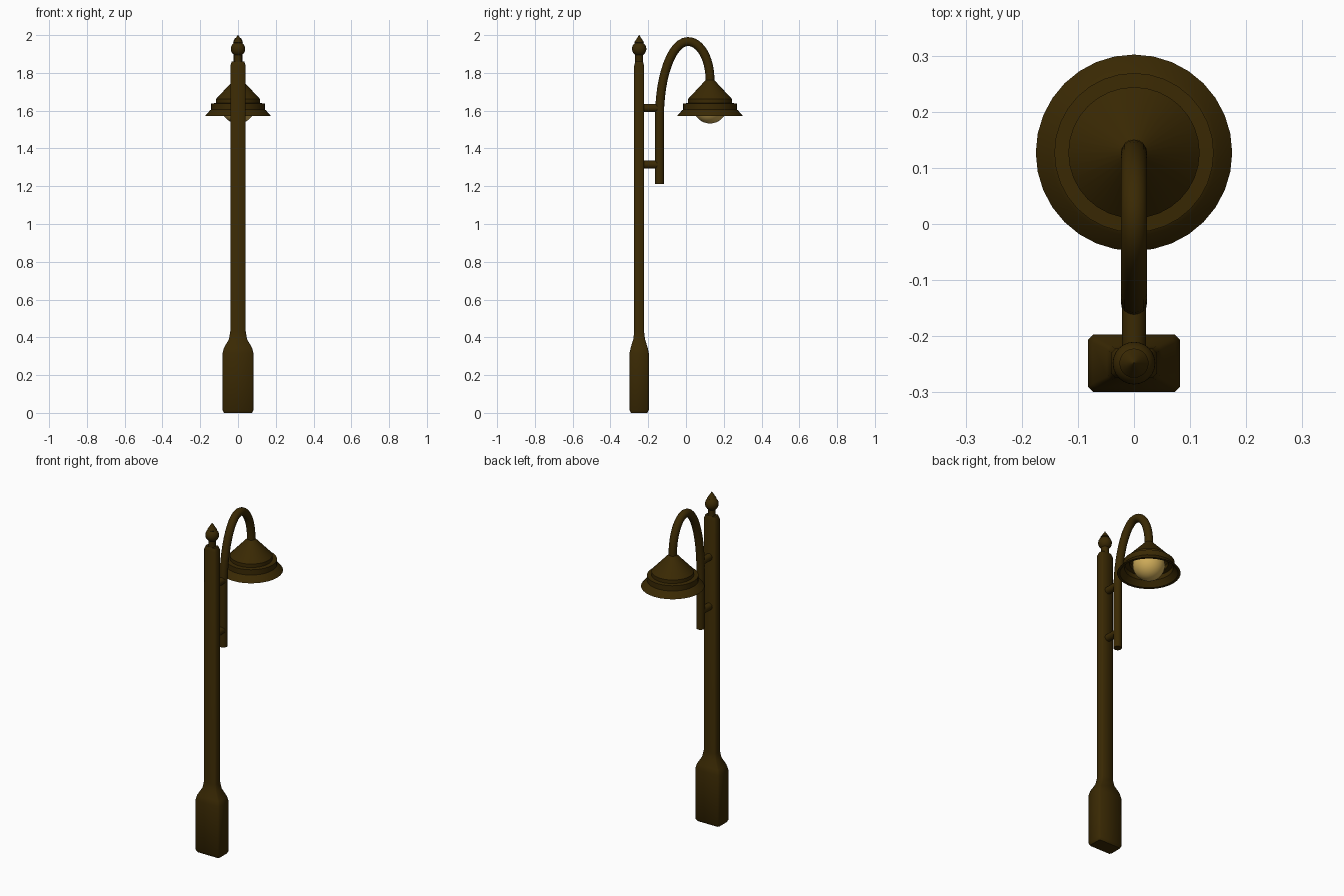
import bpy, bmesh, math

cube = bpy.data.objects.get("Cube")
if cube:
    bpy.data.objects.remove(cube)

POST_Y, ARM_Y, LAMP_Y = -0.248, -0.14, 0.127


def material(name, color):
    m = bpy.data.materials.new(name)
    m.use_nodes = True
    m.diffuse_color = color
    bsdf = next(n for n in m.node_tree.nodes if n.type == 'BSDF_PRINCIPLED')
    bsdf.inputs["Base Color"].default_value = color
    return m


BRONZE = material("dark bronze", (0.042, 0.022, 0.001, 1))
GLOW = material("warm glass", (0.62, 0.41, 0.10, 1))


def finish(name, bm, mat, location=(0, 0, 0), angle=30):
    bmesh.ops.recalc_face_normals(bm, faces=bm.faces)
    mesh = bpy.data.meshes.new(name)
    bm.to_mesh(mesh)
    bm.free()
    mesh.materials.append(mat)
    ob = bpy.data.objects.new(name, mesh)
    ob.location = location
    bpy.context.collection.objects.link(ob)
    bpy.ops.object.select_all(action='DESELECT')
    ob.select_set(True)
    bpy.context.view_layer.objects.active = ob
    bpy.ops.object.shade_smooth_by_angle(angle=math.radians(angle))
    return ob


def loft(bm, rings, close_ends=True):
    """Bridge a list of equally long vertex rings."""
    for a, b in zip(rings, rings[1:]):
        for i in range(len(a)):
            j = (i + 1) % len(a)
            bm.faces.new((a[i], a[j], b[j], b[i]))
    if close_ends:
        bm.faces.new(rings[0])
        bm.faces.new(rings[-1])


def lathe(name, profile, mat, location, steps=32, closed=False):
    """Spin (radius, height) points around the vertical axis."""
    bm = bmesh.new()
    rings = []
    for r, z in profile:
        rings.append([bm.verts.new((r * math.cos(t), r * math.sin(t), z))
                      for t in (math.tau * i / steps for i in range(steps))])
    if closed:
        rings.append(rings[0])
    loft(bm, rings, not closed)
    return finish(name, bm, mat, location)


# Post: bevelled rectangular sections, wide foot tapering to a slim shaft
bm = bmesh.new()
rings = []
for hx, hy, bevel, z in [(0.074, 0.043, 0.008, 0), (0.082, 0.051, 0.009, 0.015),
                         (0.082, 0.051, 0.009, 0.315), (0.074, 0.045, 0.008, 0.345),
                         (0.048, 0.031, 0.007, 0.39), (0.041, 0.026, 0.007, 0.43),
                         (0.040, 0.026, 0.007, 1.84), (0.033, 0.020, 0.007, 1.86)]:
    corners = [(hx, hy - bevel), (hx - bevel, hy), (bevel - hx, hy), (-hx, hy - bevel),
               (-hx, bevel - hy), (bevel - hx, -hy), (hx - bevel, -hy), (hx, bevel - hy)]
    rings.append([bm.verts.new((x, y, z)) for x, y in corners])
loft(bm, rings)
finish("post", bm, BRONZE, (0, POST_Y, 0), 50)

# Finial: collar, ball and spike
ball = [(0.038 * math.cos(math.radians(a)), 1.927 + 0.038 * math.sin(math.radians(a)))
        for a in range(-55, 56, 11)]
lathe("finial", [(0.021, 1.85), (0.021, 1.888)] + ball
      + [(0.026, 1.961), (0.014, 1.980), (0.001, 2.0)], BRONZE, (0, POST_Y, 0), 24)

# Arm: round tube rising beside the post and arching over to the lamp
curve = bpy.data.curves.new("arm_path", 'CURVE')
curve.dimensions = '3D'
curve.bevel_depth = 0.0235
curve.bevel_resolution = 6
curve.use_fill_caps = True
curve.resolution_u = 12
# Each point: position, then reach of the handles before and after along (y, z)
path = [((ARM_Y, 1.213), (0, 0.1), (0, 0.1)),
        ((ARM_Y, 1.57), (0, 0.1), (0, 0.218)),
        ((0.010, 1.966), (0.083, 0), (0.065, 0)),
        ((LAMP_Y, 1.765), (0, -0.111), (0, -0.01)),
        ((LAMP_Y, 1.735), (0, -0.01), (0, -0.01))]
spline = curve.splines.new('BEZIER')
spline.bezier_points.add(len(path) - 1)
for point, ((y, z), before, after) in zip(spline.bezier_points, path):
    point.handle_left_type = point.handle_right_type = 'FREE'
    point.co = (0, y, z)
    point.handle_left = (0, y - before[0], z - before[1])
    point.handle_right = (0, y + after[0], z + after[1])
tube = bpy.data.objects.new("arm_path", curve)
bpy.context.collection.objects.link(tube)
bpy.context.view_layer.update()
mesh = bpy.data.meshes.new_from_object(tube.evaluated_get(bpy.context.evaluated_depsgraph_get()))
bm = bmesh.new()
bm.from_mesh(mesh)
bpy.data.objects.remove(tube)
bpy.data.meshes.remove(mesh)
bmesh.ops.remove_doubles(bm, verts=bm.verts, dist=0.0001)
finish("arm", bm, BRONZE)

# Brackets joining the arm to the post
for name, z in (("upper_bracket", 1.614), ("lower_bracket", 1.314)):
    ob = lathe(name, [(0.021, 0), (0.021, ARM_Y - POST_Y)], BRONZE, (0, POST_Y, z), 20)
    ob.rotation_euler.x = -math.pi / 2

# Shade: stepped cone with flared rim, hollow underneath
lathe("shade", [(0.020, 1.765), (0.117, 1.661), (0.117, 1.640), (0.142, 1.638),
                (0.142, 1.606), (0.148, 1.602), (0.175, 1.571), (0.160, 1.571),
                (0.134, 1.602), (0.132, 1.628), (0.107, 1.631), (0.107, 1.654),
                (0.012, 1.750)], BRONZE, (0, LAMP_Y, 0), 32, closed=True)

# Bulb
bm = bmesh.new()
bmesh.ops.create_uvsphere(bm, u_segments=32, v_segments=16, radius=0.089)
finish("bulb", bm, GLOW, (0, LAMP_Y, 1.621))
